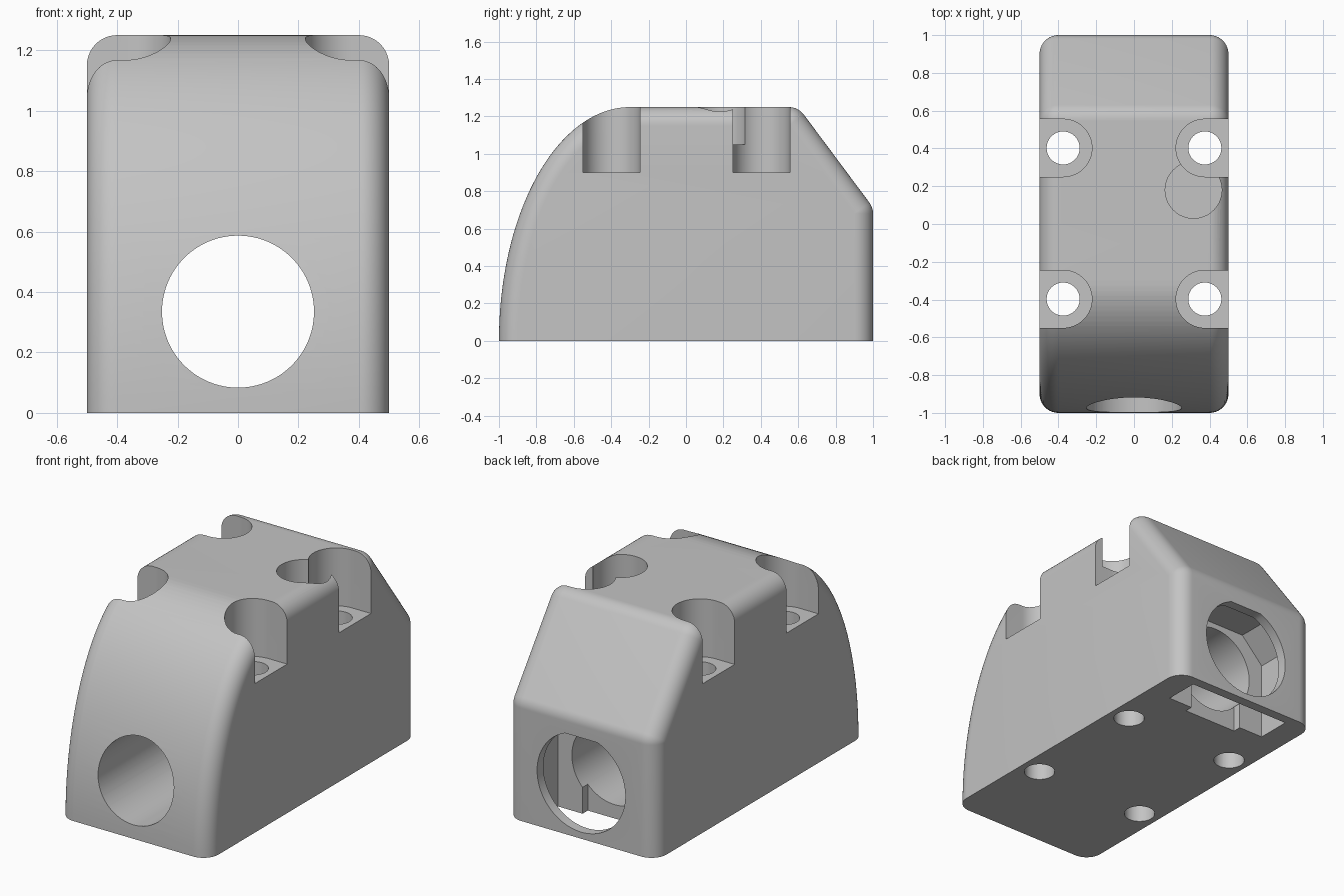
import bpy, bmesh
from math import sin, cos, pi, atan2, hypot

if "Cube" in bpy.data.objects:
    bpy.data.objects.remove(bpy.data.objects["Cube"])

grey = bpy.data.materials.new("plain_grey")
grey.use_nodes = True
colour = (0.55, 0.55, 0.55, 1)
grey.diffuse_color = colour
grey.node_tree.nodes["Principled BSDF"].inputs["Base Color"].default_value = colour


def loft(name, rings):
    """Join closed rings of points into a capped solid."""
    bm = bmesh.new()
    loops = [[bm.verts.new(p) for p in ring] for ring in rings]
    n = len(loops[0])
    for a, b in zip(loops, loops[1:]):
        for k in range(n):
            j = (k + 1) % n
            bm.faces.new((a[k], a[j], b[j], b[k]))
    bm.faces.new(loops[0])
    bm.faces.new(loops[-1])
    bmesh.ops.remove_doubles(bm, verts=bm.verts, dist=1e-5)
    bmesh.ops.recalc_face_normals(bm, faces=bm.faces)
    mesh = bpy.data.meshes.new(name)
    bm.to_mesh(mesh)
    bm.free()
    mesh.materials.append(grey)
    obj = bpy.data.objects.new(name, mesh)
    bpy.context.collection.objects.link(obj)
    return obj


def prism(name, outline, axis, lo, hi):
    """Extrude an outline along z, or an x-z outline along y."""
    if axis == "z":
        return loft(name, [[(u, v, h) for u, v in outline] for h in (lo, hi)])
    return loft(name, [[(u, h, v) for u, v in outline] for h in (lo, hi)])


def arc(cx, cy, r, start, end, n):
    return [(cx + r * cos(start + (end - start) * i / n),
             cy + r * sin(start + (end - start) * i / n)) for i in range(n + 1)]


def circle(cx, cy, r, n=64):
    return arc(cx, cy, r, 0, 2 * pi, n)[:-1]


def box(x, lo, hi):
    return [(-x, lo), (x, lo), (x, hi), (-x, hi)]


def volume(mesh):
    bm = bmesh.new()
    bm.from_mesh(mesh)
    result = bm.calc_volume()
    bm.free()
    return result


def cut(target, cutter):
    """Subtract the cutter, moving to the next solver if the result is not sound."""
    before = volume(target.data)
    for solver in ("EXACT", "MANIFOLD", "FLOAT"):
        backup = target.data.copy()
        mod = target.modifiers.new("cut", "BOOLEAN")
        mod.operation = "DIFFERENCE"
        mod.solver = solver
        mod.object = cutter
        bpy.ops.object.modifier_apply(modifier=mod.name)
        if 0.7 * before < volume(target.data) < before:
            return
        target.data = backup


# Side profile as core points with outward angles; the rim is rounded by R
R, HALF, TOP = 0.1, 0.5, 1.25
profile = [(-0.9, 0, pi)]
for i in range(1, 41):
    t = pi - (pi / 2) * i / 40
    ny, nz = cos(t) / 0.7, sin(t) / TOP
    size = hypot(ny, nz)
    profile.append((-0.3 + 0.7 * cos(t) - R * ny / size,
                    TOP * sin(t) - R * nz / size, atan2(nz, ny)))
upper, lower = (0.55, TOP - R), (0.9, 0.68)
slope = atan2(lower[0] - upper[0], upper[1] - lower[1])
for i in range(9):
    profile.append((*upper, pi / 2 + (slope - pi / 2) * i / 8))
for i in range(9):
    profile.append((*lower, slope * (1 - i / 8)))
profile.append((0.9, 0, 0))

rings = []
for side in (-1, 1):
    for s in (range(11) if side > 0 else range(10, -1, -1)):
        t = pi / 2 * s / 10
        d = R * cos(t)
        rings.append([(side * (HALF - R + R * sin(t)), y + d * cos(a),
                       z + d * sin(a) if z > 0 else 0) for y, z, a in profile])
body = loft("block_body", rings)

# Four open-sided screw pockets with through holes
cutters = []
for sx in (-1, 1):
    for y in (0.4025, -0.3975):
        pocket = arc(-0.375, y, 0.1525, pi / 2, -pi / 2, 32)
        pocket += [(-0.7, y - 0.1525), (-0.7, y + 0.1525)]
        pocket = [(-sx * u, v) for u, v in pocket]
        cutters.append(prism("screw_pocket", pocket, "z", 0.9, 1.5))
        cutters.append(prism("screw_hole", circle(sx * 0.375, y, 0.0875, 48), "z", -0.2, 1.0))

# Shallow round pocket beside one screw
cutters.append(prism("round_pocket", circle(0.315, 0.18, 0.15), "z", 1.05, 1.5))

# Main bore, wider flat-topped back opening, and plate slot open below
mid = 0.335
cutters.append(prism("main_bore", circle(0, mid, 0.2515, 96), "y", -1.2, 0.8))
opening = arc(0, mid, 0.295, 0.62 * pi, 2.38 * pi, 72)
cutters.append(prism("back_opening", opening, "y", 0.85, 1.2))
slot = [(-0.345, -0.2), (0.345, -0.2), (0.345, 0.47), (0.2, 0.62), (-0.2, 0.62), (-0.345, 0.47)]
cutters.append(prism("plate_slot", slot, "y", 0.73, 0.94))
cutters.append(prism("slot_recess", box(0.18, -0.2, mid), "y", 0.68, 0.8))

bpy.context.view_layer.objects.active = body
for cutter in cutters:
    cutter.hide_render = True
    cut(body, cutter)
for cutter in cutters:
    bpy.data.objects.remove(cutter)

bpy.ops.object.select_all(action="DESELECT")
body.select_set(True)
bpy.ops.object.shade_smooth_by_angle(angle=pi / 7)
